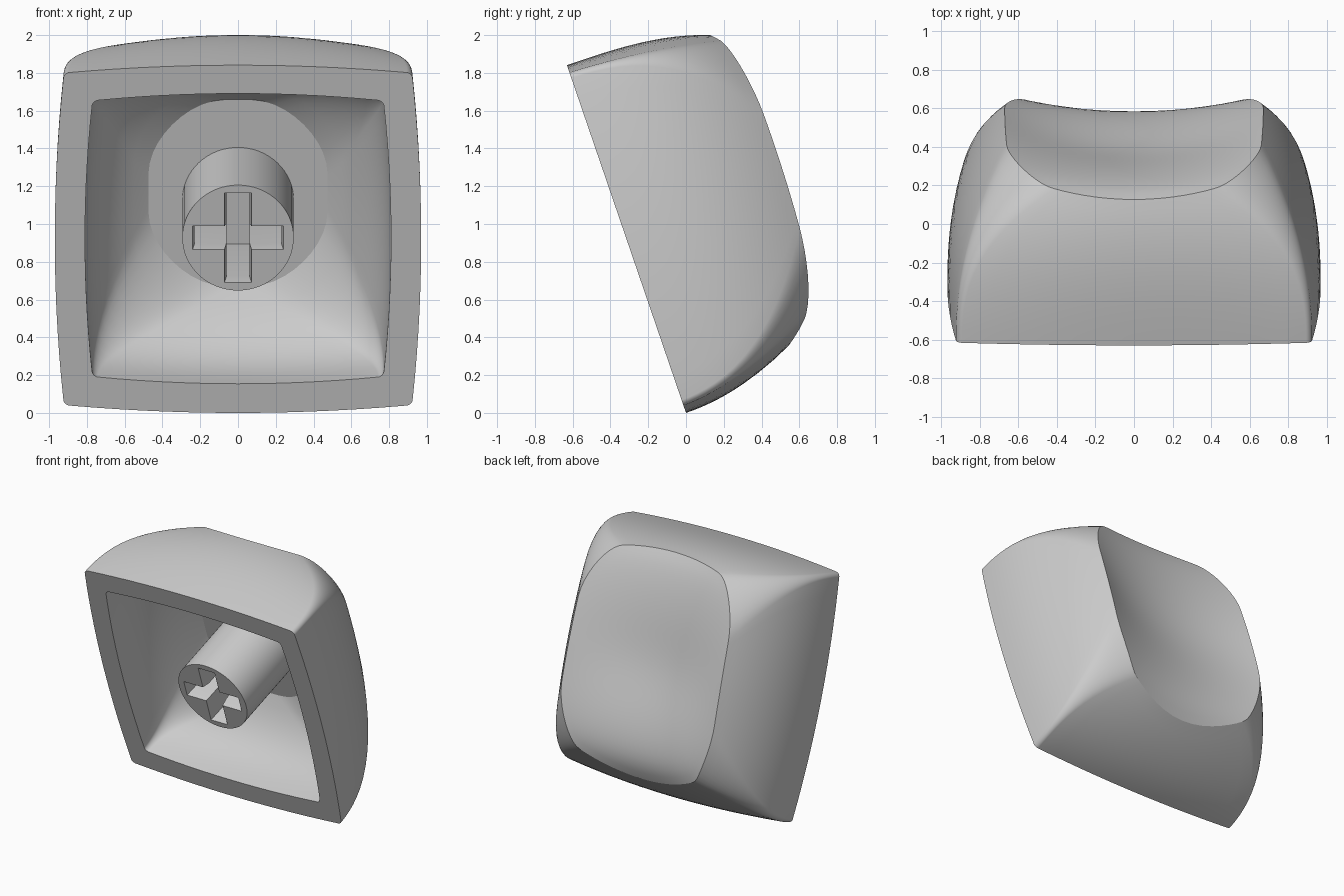
import bpy, bmesh
from math import cos, sin, pi, exp
from mathutils import Vector

old = bpy.data.objects.get("Cube")
if old:
    bpy.data.objects.remove(old)

grey = bpy.data.materials.new("light_grey")
grey.use_nodes = True
colour = (0.6, 0.6, 0.6, 1)
grey.diffuse_color = colour
grey.node_tree.nodes["Principled BSDF"].inputs["Base Color"].default_value = colour

MID = 0.98       # middle of the base along its slope
ROOF = 0.615     # height of the hollow inside


def place(x, v, w):
    """Cap space (across, up the base, away from the base) to world space."""
    return Vector((x, 0.946 * w - 0.324 * v, 0.946 * v + 0.324 * w))


def dish(x, v):
    """Height of the scooped top: hollow middle, ends that roll over."""
    ends = 0.145 * exp((0.156 - v) / 0.13) + 0.05 * exp((v - 1.85) / 0.14)
    scoop = 0.035 * exp(-((v - 1) / 0.36) ** 2) * (1 - (x / 0.67) ** 2)
    curl = 0.24 - 0.06 * ((v - 1) / 0.8) ** 2
    return 0.76 + 0.032 * v - ends - scoop + curl * x * x


def outline(hx, low, high, r, bow):
    """Rounded rectangle with gently bowed sides."""
    hv, mid = (high - low) / 2, (high + low) / 2
    raw = []
    for c, (sx, sv) in enumerate([(1, 1), (-1, 1), (-1, -1), (1, -1)]):
        for k in range(11):
            a = (c + k / 10) * pi / 2
            raw.append((sx * (hx - r) + r * cos(a), sv * (hv - r) + r * sin(a)))
    pts = []
    for i, (x, v) in enumerate(raw):
        pts.append((x, v))
        if i % 11 == 10:
            nx, nv = raw[(i + 1) % len(raw)]
            pts += [(x + (nx - x) * j / 14, v + (nv - v) * j / 14) for j in range(1, 14)]
    return [(x * (1 - 0.05 * (v / hv) ** 2), mid + v * (1 - bow * (x / hx) ** 2))
            for x, v in pts]


def outer(w):
    w = max(w, 0)
    t = w / 0.9
    return outline(0.97 - 0.3 * t ** 2.4, 0.156 * (w / 0.624) ** 2,
                   1.946 - 0.095 * (w / 0.77) ** 3, 0.03 + 0.36 * t ** 2.8,
                   0.045 + 0.07 * t ** 1.3)


def inner(w):
    t = w / ROOF
    return outline(0.81 - 0.335 * t ** 3, 0.163 + 0.334 * t ** 3,
                   1.787 - 0.243 * t ** 3, 0.03 + 0.37 * t ** 2,
                   0.05 + 0.05 * t)


def outer_ring(t):
    """Wall ring at a fraction of the way up to the dish."""
    ring = []
    for i in range(len(outer(0))):
        w = t * 0.8
        for _ in range(10):
            x, v = outer(w)[i]
            w = (w + t * dish(x, v)) / 2
        ring.append((x, v, w))
    return ring


def ring_verts(bm, pts):
    return [bm.verts.new(place(*p)) for p in pts]


def bridge(bm, a, b):
    for i in range(len(a)):
        j = (i + 1) % len(a)
        bm.faces.new((a[i], a[j], b[j], b[i]))


def sharpen(bm, ring):
    for i, v in enumerate(ring):
        e = bm.edges.get((v, ring[(i + 1) % len(ring)]))
        if e:
            e.smooth = False


def finish(bm, name):
    bmesh.ops.recalc_face_normals(bm, faces=bm.faces)
    for f in bm.faces:
        f.smooth = True
    mesh = bpy.data.meshes.new(name)
    bm.to_mesh(mesh)
    bm.free()
    mesh.materials.append(grey)
    obj = bpy.data.objects.new(name, mesh)
    bpy.context.scene.collection.objects.link(obj)


# Cap shell: dish, outer wall, flat base rim, hollow and its roof
bm = bmesh.new()
rim = outer_ring(1)
top = []
for s in range(1, 16):
    f = s / 16
    scaled = [(x * f, MID + (v - MID) * f) for x, v, w in rim]
    top.append([(x, v, dish(x, v)) for x, v in scaled])
wall = [outer_ring(1 - k / 14) for k in range(15)]
hollow = [[(x, v, ROOF * k / 12) for x, v in inner(ROOF * k / 12)] for k in range(13)]
rings = [ring_verts(bm, r) for r in top + wall + hollow]
for a, b in zip(rings, rings[1:]):
    bridge(bm, a, b)
centre = bm.verts.new(place(0, MID, dish(0, MID)))
for i, v in enumerate(rings[0]):
    bm.faces.new((centre, v, rings[0][(i + 1) % len(rings[0])]))
bm.faces.new(rings[-1])
n = len(top)
for ring in (rings[n], rings[n + 14], rings[n + 15], rings[-1]):
    sharpen(bm, ring)
finish(bm, "cap_shell")

# Stem: round post with a chamfered cross-shaped socket
bm = bmesh.new()


def circle(w):
    return [(0.295 * cos(a * pi / 32), MID + 0.295 * sin(a * pi / 32), w) for a in range(64)]


def cross(w, inset):
    a, b, lx, lv = 0.072 - inset, 0.065 - inset, 0.24 - inset, 0.25 - inset
    quarter = [(lx, b), (a, b), (a, lv)]
    pts = []
    for sx, sv, step in [(1, 1, 1), (-1, 1, -1), (-1, -1, 1), (1, -1, -1)]:
        pts += [(sx * x, MID + sv * v, w) for x, v in quarter[::step]]
    return pts


post = [ring_verts(bm, circle(w)) for w in (ROOF + 0.01, 0)]
socket = [ring_verts(bm, cross(w, i)) for w, i in ((0, 0), (0.065, 0.01), (0.6, 0.01))]
for a, b in [post, socket[:2], socket[1:]]:
    bridge(bm, a, b)
bm.faces.new(socket[-1])
loops = [bm.edges.get((r[i], r[(i + 1) % len(r)]))
         for r in (post[1], socket[0]) for i in range(len(r))]
bmesh.ops.triangle_fill(bm, edges=loops, use_beauty=True)
for e in bm.edges:
    if len(e.link_faces) == 2 and e.calc_face_angle(0) > 0.45:
        e.smooth = False
finish(bm, "stem")
